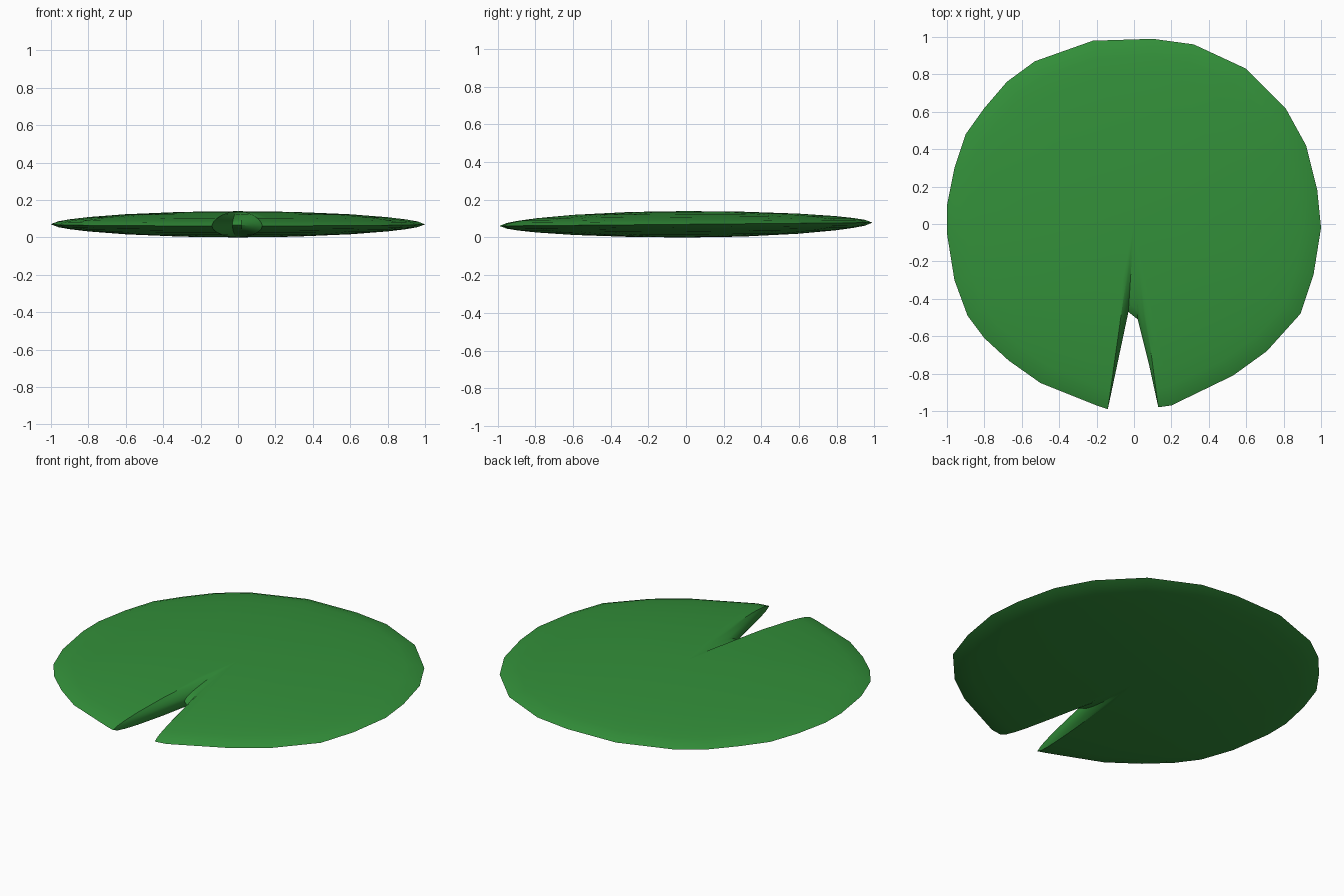
import bpy
import bmesh
import math

default_cube = bpy.data.objects.get("Cube")
if default_cube:
    bpy.data.objects.remove(default_cube, do_unlink=True)


def make_material(name, colour):
    material = bpy.data.materials.new(name)
    material.use_nodes = True
    material.diffuse_color = colour
    material.node_tree.nodes["Principled BSDF"].inputs["Base Color"].default_value = colour
    return material


# Leaf outline in hundredths, counter-clockwise from the right lobe of the notch
lobes_and_rim = [
    (13, -98), (20, -97), (53, -81), (71, -68), (89, -48), (96, -27), (100, -2),
    (98, 18), (92, 42), (81, 62), (60, 83), (32, 96), (10, 99), (-22, 98),
    (-53, 87), (-68, 76), (-80, 62), (-90, 48), (-96, 30), (-100, 10), (-100, -5),
    (-96, -30), (-89, -49), (-80, -61), (-67, -73), (-50, -85), (-20, -97), (-14, -99),
]
notch = [(-8.5, -73), (-3, -47), (2, -51), (8, -75)]
outline = [(x / 100, y / 100) for x, y in lobes_and_rim + notch]

RING_SCALES = [0.3, 0.6, 0.8, 0.9, 0.96]
HALF_THICKNESS = 0.07


def rim_height(y):
    return HALF_THICKNESS + 0.009 * y


def add_ring(bm, scale, side):
    """One scaled copy of the outline, bulged up (side 1) or down (side -1)."""
    bulge = side * HALF_THICKNESS * (1 - scale ** 2) ** 0.6
    return [bm.verts.new((x * scale, y * scale, rim_height(y * scale) * scale
                          + HALF_THICKNESS * (1 - scale) + bulge))
            for x, y in outline]


def add_surface(bm, rim, side):
    """A shallow dome running from the shared rim to the centre."""
    rings = [add_ring(bm, scale, side) for scale in RING_SCALES] + [rim]
    centre = bm.verts.new((0, 0, HALF_THICKNESS * (1 + side)))
    count = len(rim)
    for i in range(count):
        j = (i + 1) % count
        bm.faces.new((centre, rings[0][i], rings[0][j]))
        for inner, outer in zip(rings, rings[1:]):
            bm.faces.new((inner[i], outer[i], outer[j], inner[j]))


# Leaf pad: two domes joined at the rim
bm = bmesh.new()
rim = add_ring(bm, 1, 1)
for side in (1, -1):
    add_surface(bm, rim, side)
bmesh.ops.recalc_face_normals(bm, faces=bm.faces)
mesh = bpy.data.meshes.new("leaf_pad")
bm.to_mesh(mesh)
bm.free()

leaf_pad = bpy.data.objects.new("leaf_pad", mesh)
bpy.context.collection.objects.link(leaf_pad)
mesh.materials.append(make_material("leaf green", (0.033, 0.28, 0.042, 1)))

# Smooth domes with a crisp rim
bpy.ops.object.select_all(action="DESELECT")
leaf_pad.select_set(True)
bpy.context.view_layer.objects.active = leaf_pad
bpy.ops.object.shade_smooth_by_angle(angle=math.radians(30))
